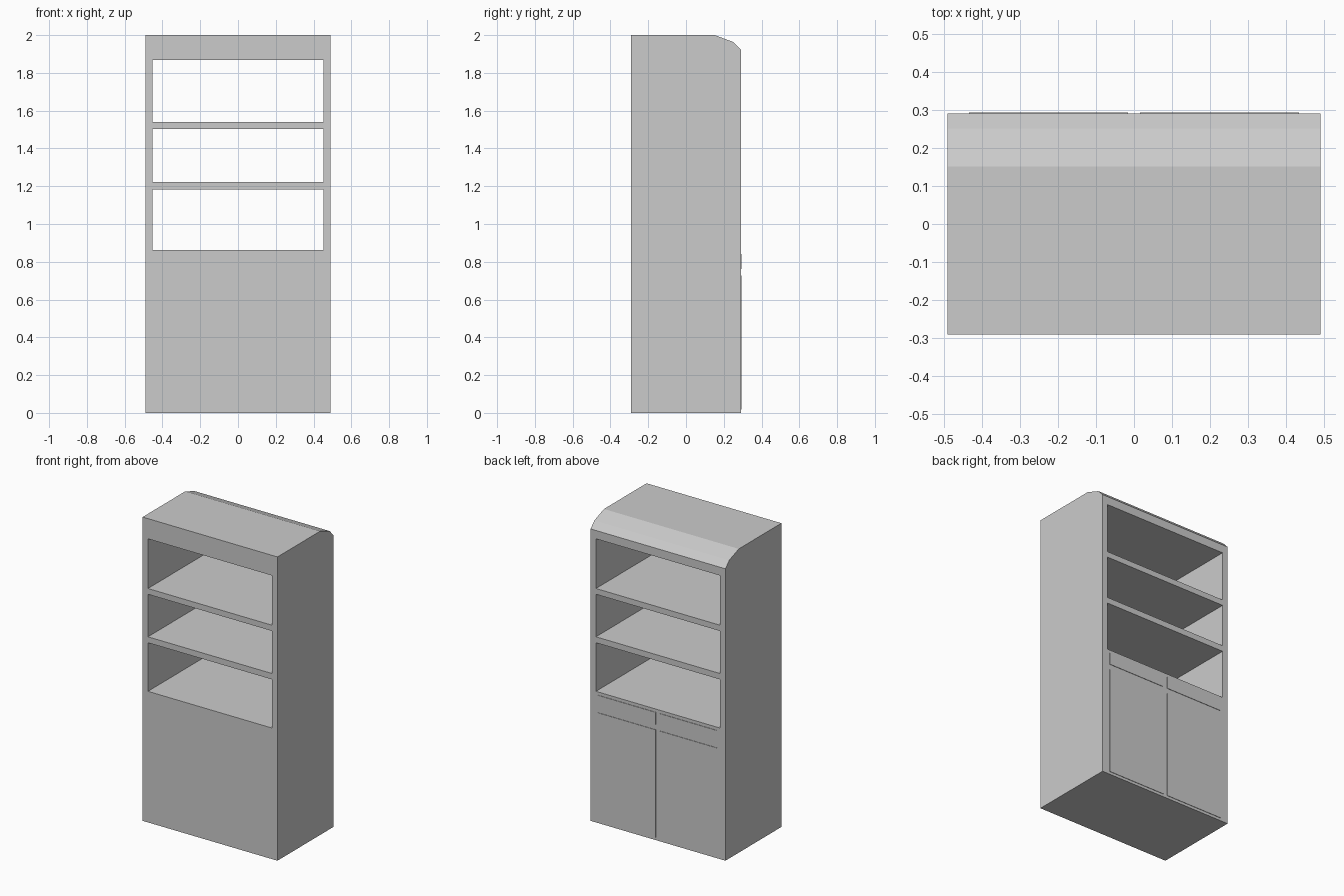
import bpy, bmesh

if "Cube" in bpy.data.objects:
    bpy.data.objects.remove(bpy.data.objects["Cube"])

HALF_W, HALF_D, INNER = 0.491, 0.291, 0.452


def extrude_x(name, profile, x0, x1):
    """Extrude a (y, z) profile along x into a closed solid."""
    bm = bmesh.new()
    face = bm.faces.new([bm.verts.new((x0, y, z)) for y, z in profile])
    ext = bmesh.ops.extrude_face_region(bm, geom=[face])
    verts = [v for v in ext["geom"] if isinstance(v, bmesh.types.BMVert)]
    bmesh.ops.translate(bm, verts=verts, vec=(x1 - x0, 0, 0))
    bmesh.ops.recalc_face_normals(bm, faces=bm.faces[:])
    mesh = bpy.data.meshes.new(name)
    bm.to_mesh(mesh)
    bm.free()
    obj = bpy.data.objects.new(name, mesh)
    bpy.context.collection.objects.link(obj)
    return obj


def box(name, x, y, z):
    return extrude_x(name, [(y[0], z[0]), (y[1], z[0]), (y[1], z[1]), (y[0], z[1])], *x)


def crown_profile(bottom):
    """Rectangular section with the chamfered upper edge on the door side."""
    return [(-HALF_D, bottom), (HALF_D, bottom), (HALF_D, 1.922),
            (0.252, 1.963), (0.152, 2.0), (-HALF_D, 2.0)]


depth = (-HALF_D, HALF_D)
inside = (-INNER, INNER)

# Side panels
extrude_x("left_side_panel", crown_profile(0), -HALF_W, -INNER)
extrude_x("right_side_panel", crown_profile(0), INNER, HALF_W)

# Top, shelves and closed lower cabinet
extrude_x("top_panel", crown_profile(1.867), *inside)
box("upper_shelf", inside, depth, (1.502, 1.54))
box("lower_shelf", inside, depth, (1.183, 1.222))
box("lower_cabinet", inside, depth, (0, 0.863))

# Doors and drawer fronts, slightly proud of the cabinet
front = (HALF_D - 0.01, HALF_D + 0.003)
for side, x in (("left", (-0.435, -0.016)), ("right", (0.016, 0.435))):
    box(side + "_door", x, front, (0.018, 0.727))
    box(side + "_drawer_front", x, front, (0.763, 0.842))
